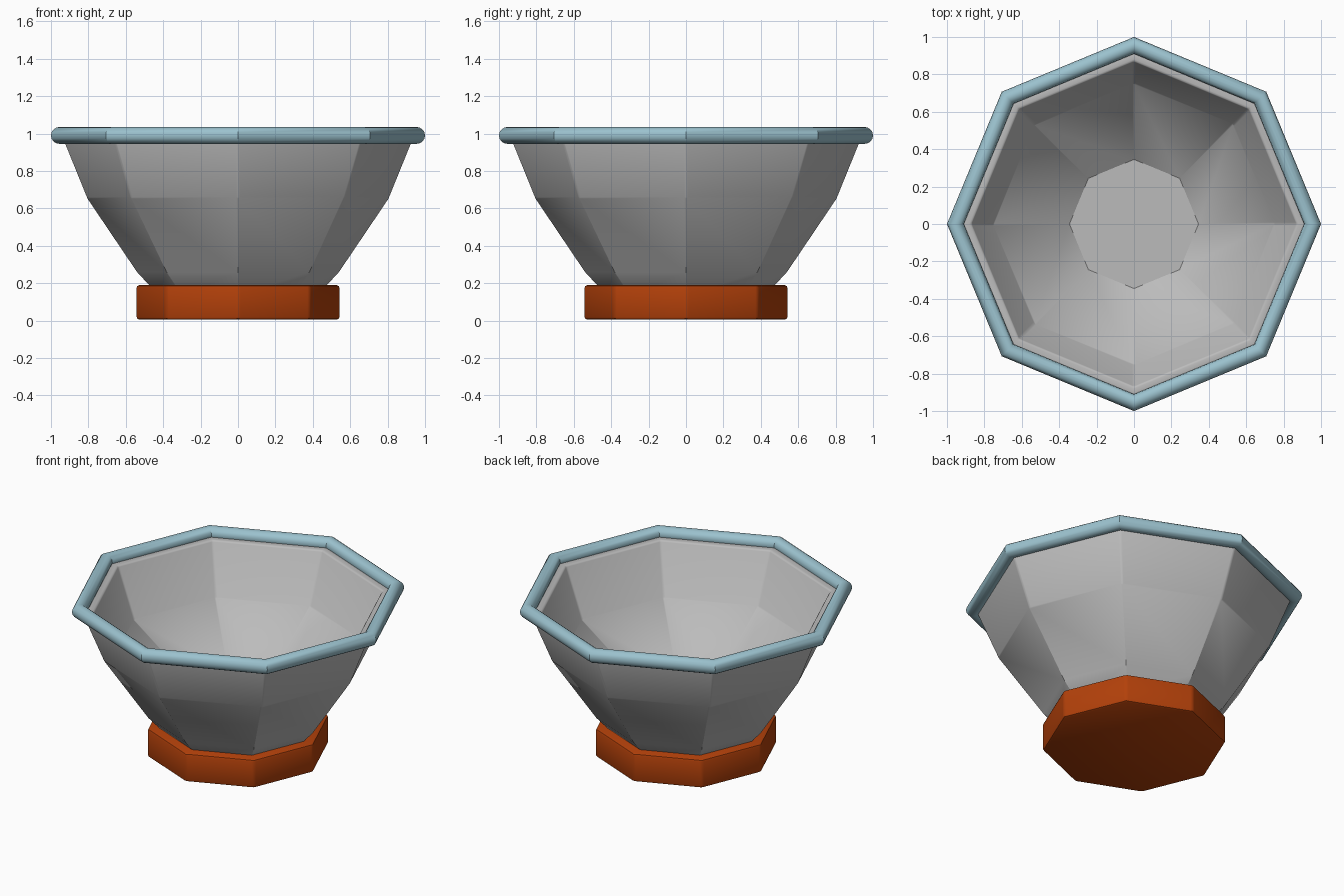
import bpy, bmesh
from math import cos, sin, tau, radians

SIDES = 8

cube = bpy.data.objects.get("Cube")
if cube:
    bpy.data.objects.remove(cube, do_unlink=True)


def material(name, rgb):
    m = bpy.data.materials.new(name)
    m.use_nodes = True
    color = (*rgb, 1)
    m.diffuse_color = color
    m.node_tree.nodes["Principled BSDF"].inputs["Base Color"].default_value = color
    return m


def lathe(name, profile, mat, closed=False, bevel=0, smooth=30):
    """Turn a (radius, height) profile into an eight-sided solid."""
    bm = bmesh.new()
    rings = [[bm.verts.new((r * cos(tau * i / SIDES), r * sin(tau * i / SIDES), z))
              for i in range(SIDES)] for r, z in profile]
    pairs = list(zip(rings, rings[1:]))
    if closed:
        pairs.append((rings[-1], rings[0]))
    else:
        bm.faces.new(rings[0])
        bm.faces.new(rings[-1])
    for a, b in pairs:
        for i in range(SIDES):
            j = (i + 1) % SIDES
            bm.faces.new((a[i], a[j], b[j], b[i]))
    bmesh.ops.recalc_face_normals(bm, faces=bm.faces)
    mesh = bpy.data.meshes.new(name)
    bm.to_mesh(mesh)
    bm.free()
    mesh.materials.append(mat)
    obj = bpy.data.objects.new(name, mesh)
    bpy.context.collection.objects.link(obj)
    bpy.ops.object.select_all(action="DESELECT")
    obj.select_set(True)
    bpy.context.view_layer.objects.active = obj
    if bevel:
        mod = obj.modifiers.new("Soft edges", "BEVEL")
        mod.width = bevel
        mod.segments = 2
        mod.limit_method = "ANGLE"
        mod.angle_limit = radians(38.6)
        bpy.ops.object.modifier_apply(modifier=mod.name)
    bpy.ops.object.shade_smooth_by_angle(angle=radians(smooth))
    return obj


grey = material("stone grey", (0.5, 0.5, 0.5))
blue = material("pale blue", (0.33, 0.54, 0.62))
rust = material("rust orange", (0.45, 0.052, 0.003))

# Bowl: outer wall upwards, over the lip, then a steep inner wall
# and a shallow smooth slope down to the flat floor
lathe("bowl", [(0.42, 0.13), (0.54, 0.26), (0.81, 0.66), (0.94, 0.98),
               (0.87, 0.98), (0.755, 0.66), (0.345, 0.36)],
      grey, bevel=0.01)

# Rounded rim with mitred corners
TUBE = 16
lathe("rim", [(0.955 + 0.045 * cos(tau * k / TUBE), 0.99 + 0.045 * sin(tau * k / TUBE))
              for k in range(TUBE)], blue, closed=True)

# Foot with softened edges
lathe("foot", [(0.545, 0.005), (0.545, 0.19)], rust, bevel=0.015)
